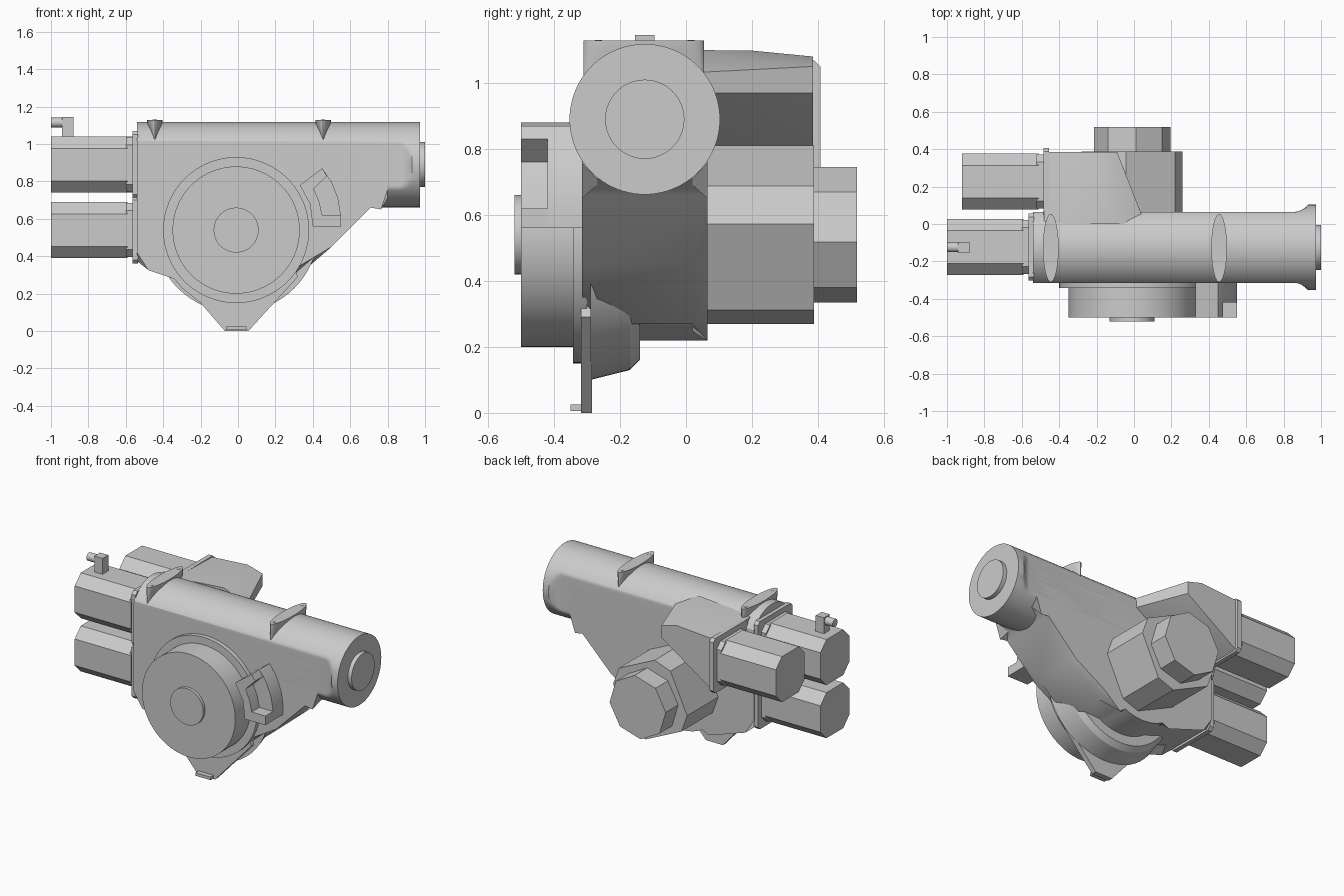
import bpy, bmesh, math
from mathutils import Vector

cube = bpy.data.objects.get("Cube")
if cube:
    bpy.data.objects.remove(cube)

grey = bpy.data.materials.new("machine grey")
grey.use_nodes = True
COLOUR = (0.6, 0.6, 0.6, 1)
grey.diffuse_color = COLOUR
grey.node_tree.nodes["Principled BSDF"].inputs["Base Color"].default_value = COLOUR

AXIS_Y, TUBE_Z = -0.125, 0.89      # tube and motor line
HUB_X, HUB_Z = -0.01, 0.54         # wheel hub


def finish(name, bm):
    bmesh.ops.recalc_face_normals(bm, faces=bm.faces)
    mesh = bpy.data.meshes.new(name)
    bm.to_mesh(mesh)
    bm.free()
    obj = bpy.data.objects.new(name, mesh)
    bpy.context.collection.objects.link(obj)
    mesh.materials.append(grey)
    bpy.ops.object.select_all(action="DESELECT")
    obj.select_set(True)
    bpy.context.view_layer.objects.active = obj
    bpy.ops.object.shade_smooth_by_angle(angle=math.radians(30))
    return obj


def place(axis, u, v, w):
    """Point from section coordinates u, v and distance w along the axis."""
    return {"x": Vector((w, u, v)), "y": Vector((u, w, v)), "z": Vector((u, v, w))}[axis]


def loft(name, axis, sections, edge_rule=None, bevel=0.045):
    """Skin a list of (distance, outline) sections and cap both ends."""
    bm = bmesh.new()
    rings = [[bm.verts.new(place(axis, u, v, w)) for u, v in outline] for w, outline in sections]
    n = len(rings[0])
    for a, b in zip(rings, rings[1:]):
        for i in range(n):
            j = (i + 1) % n
            bm.faces.new((a[i], a[j], b[j], b[i]))
    bm.faces.new(rings[0])
    bm.faces.new(rings[-1])
    if edge_rule:
        edges = [e for e in bm.edges if edge_rule(*[v.co for v in e.verts])]
        bmesh.ops.bevel(bm, geom=edges, offset=bevel, segments=1, affect="EDGES")
    return finish(name, bm)


def prism(name, axis, lo, hi, outline, **kw):
    return loft(name, axis, [(lo, outline), (hi, outline)], **kw)


def box(name, x, y, z):
    return prism(name, "z", z[0], z[1], [(x[0], y[0]), (x[1], y[0]), (x[1], y[1]), (x[0], y[1])])


def circle(cu, cv, r, n=64, start=0, end=360):
    closed = end - start == 360
    steps = n if closed else n - 1
    angles = [math.radians(start + (end - start) * i / steps) for i in range(n)]
    return [(cu + r * math.cos(a), cv + r * math.sin(a)) for a in angles]


def chamfered(cu, cv, h, c):
    k = h - c
    return [(cu + a, cv + b) for a, b in
            ((h, -k), (h, k), (k, h), (-k, h), (-h, k), (-h, -k), (-k, -h), (k, -h))]


# Upper tube: round at the open end, flat-sided along the arm
def tube_section(half_width):
    return [(AXIS_Y + max(-half_width, min(half_width, u)), TUBE_Z + v)
            for u, v in circle(0, 0, 0.228, 96)]


flare = [(0.86 + 0.07 * t, 0.19 + 0.038 * t * t) for t in (0, 0.25, 0.5, 0.75, 1)]
loft("upper_tube", "x", [(-0.54, tube_section(0.19))]
     + [(x, tube_section(w)) for x, w in flare] + [(0.973, tube_section(0.228))])
prism("tube_end_cap", "x", 0.96, 1.0, circle(AXIS_Y, TUBE_Z, 0.12))

# Arm body with chamfered lower edges
body = [(-0.54, 0.95), (-0.54, 0.375), (-0.47, 0.37)]
body += circle(HUB_X, HUB_Z, 0.32, 12, 235, 300)
body += [(0.29, 0.27), (0.5, 0.45), (0.71, 0.66), (0.74, 0.69), (0.8, 0.71), (0.8, 0.95)]


def lower_rim(a, b):
    return abs(a.y - b.y) < 0.001 and abs(a.x - b.x) > 0.001 and max(a.z, b.z) < 0.72


prism("arm_body", "y", -0.315, 0.065, body, edge_rule=lower_rim)

# Wheel hub: rear drum, bracket plate and front discs
loft("rear_drum", "y", [(y, circle(HUB_X, HUB_Z, r)) for y, r in
                        ((-0.29, 0.44), (-0.17, 0.41), (-0.14, 0.38))])
prism("bracket_plate", "y", -0.318, -0.285,
      [(-0.39, 0.34), (-0.3, 0.23), (-0.2, 0.15), (-0.07, 0), (0.055, 0), (0.32, 0.29), (0.2, 0.6), (-0.3, 0.6)])
box("bracket_lip", (-0.065, 0.045), (-0.35, -0.3), (0.005, 0.025))
for part, r, lo, hi in (("hub_flange", 0.39, -0.343, -0.3), ("hub_disc", 0.34, -0.5, -0.33),
                        ("hub_cap", 0.12, -0.52, -0.49)):
    prism(part, "y", lo, hi, circle(HUB_X, HUB_Z, r, 96))

# Side bracket, open towards the outside
outer = [(0.33, 0.78), (0.45, 0.87), (0.5, 0.8), (0.535, 0.71), (0.55, 0.62), (0.55, 0.56), (0.4, 0.56), (0.385, 0.68)]
prism("side_bracket_base", "y", -0.42, -0.31, outer)
prism("side_bracket_arms", "y", -0.5, -0.42,
      [(0.33, 0.78), (0.45, 0.87), (0.475, 0.83), (0.405, 0.76), (0.435, 0.69), (0.45, 0.62),
       (0.55, 0.62), (0.55, 0.56), (0.4, 0.56), (0.385, 0.68)])

# Three motors with mounting flanges
for part, x, y, z in (("upper_motor", -1.0, -0.123, 0.89), ("lower_motor", -1.0, -0.123, 0.54),
                      ("rear_motor", -0.92, 0.227, 0.89)):
    prism(part, "x", x, x + 0.41, chamfered(y, z, 0.15, 0.063))
    prism(part + "_neck", "x", x + 0.4, x + 0.44, chamfered(y, z, 0.145, 0.04))
    prism(part + "_flange", "x", x + 0.435, x + 0.465, chamfered(y, z, 0.18, 0.02))

# Cable connector on the upper motor
box("connector_block", (-0.94, -0.88), (-0.155, -0.095), (1.0, 1.145))
prism("connector_plug", "x", -1.0, -0.93, circle(AXIS_Y, 1.115, 0.026, 24))

# Rear housing joining the rear motor to the arm
bm = bmesh.new()
for y, outline in ((0.0, ((-0.48, 0.71), (-0.48, 1.07), (-0.1, 1.1), (0.06, 1.03), (0.06, 0.97))),
                   (0.2, ((-0.2, 1.098),)),
                   (0.385, ((-0.48, 0.71), (-0.48, 1.06), (-0.2, 1.08), (-0.09, 1.05), (-0.09, 0.97)))):
    for x, z in outline:
        bm.verts.new((x, y, z))
bmesh.ops.convex_hull(bm, input=bm.verts)
finish("rear_housing", bm)

# Gearbox behind the hub: tilted chamfered square and octagonal cap
gear = []
for k in range(4):
    for a in (7, 33):
        t = math.radians(a + 90 * k)
        gear.append((HUB_X + 0.272 * math.cos(t), HUB_Z + 0.272 * math.sin(t)))
prism("gearbox", "y", 0.04, 0.388, gear)
prism("gearbox_cap", "y", 0.38, 0.518, circle(HUB_X, HUB_Z, 0.206, 8, 39, 399))


# Lens-shaped mounting lugs on the tube
def lens(cx, width):
    pts = [(math.cos(math.tau * i / 32), math.sin(math.tau * i / 32)) for i in range(32)]
    return [(cx + width * u, AXIS_Y - 0.003 + 0.182 * v) for u, v in pts]


for part, x in (("inner_lug", -0.445), ("outer_lug", 0.455)):
    loft(part, "z", [(1.0, lens(x, 0.012)), (1.04, lens(x, 0.02)), (1.1, lens(x, 0.04)), (1.128, lens(x, 0.042))])
    for side in (-1, 1):
        prism(part + "_bolt", "z", 1.12, 1.13, circle(x, AXIS_Y + side * 0.14, 0.011, 16))
